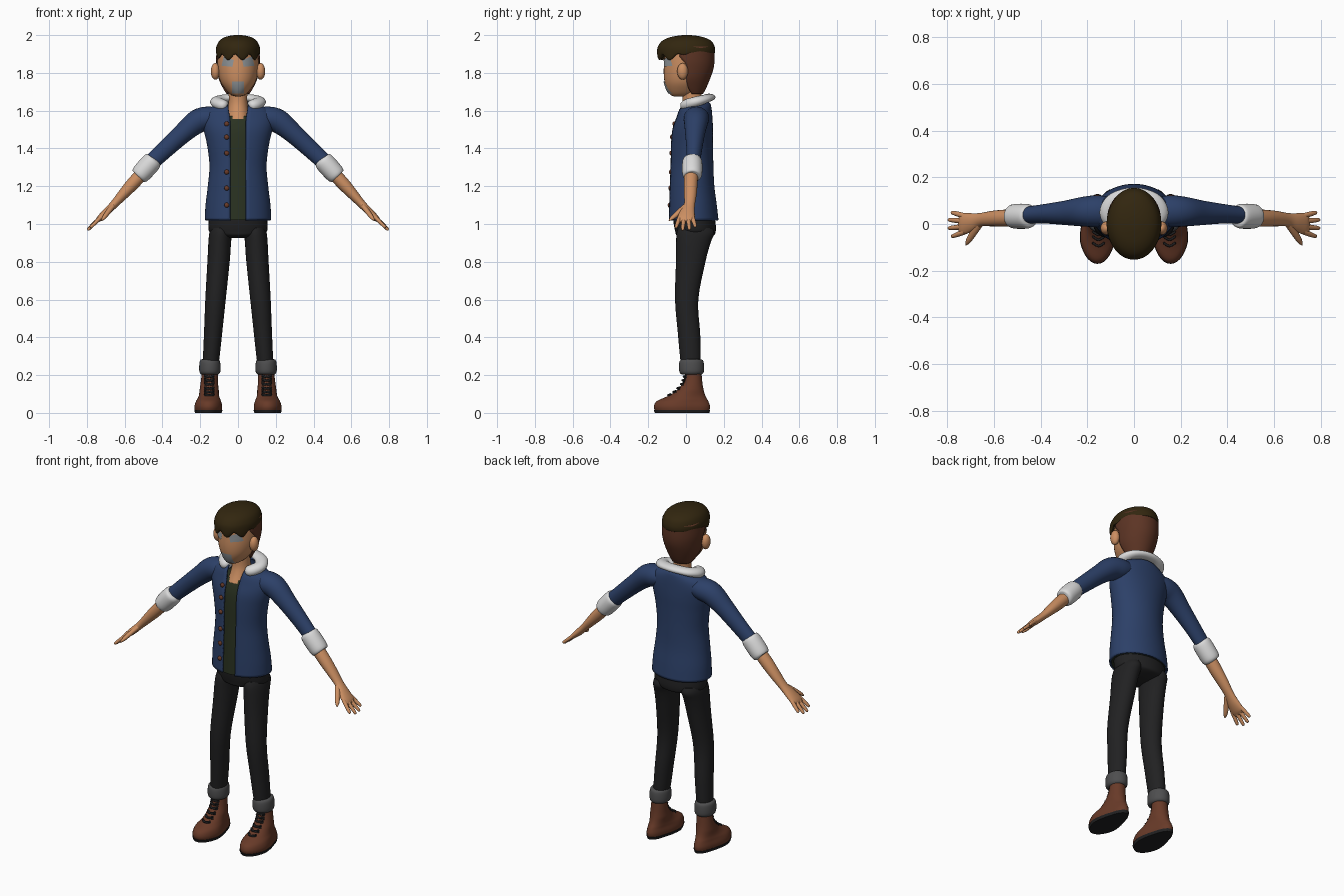
import bpy, bmesh, math
from mathutils import Vector


def material(name, r, g, b):
    m = bpy.data.materials.new(name)
    m.diffuse_color = [((c / 255 + 0.055) / 1.055) ** 2.4 for c in (r, g, b)] + [1]
    return m


BLUE = material("jacket blue", 44, 64, 104)
WHITE = material("fleece white", 218, 218, 218)
SKIN = material("skin", 204, 143, 98)
DARK = material("dark hair", 50, 38, 15)
BROWN = material("brown hair", 92, 52, 36)
LEATHER = material("leather", 104, 58, 40)
BLACK = material("trouser black", 33, 33, 34)
GREY = material("cuff grey", 78, 78, 79)
GREEN = material("shirt green", 42, 50, 33)
PLATE = material("face plate grey", 145, 150, 153)
Z = Vector((0, 0, 1))


def finish(bm, name, mat, mirror=False, recalc=True):
    if recalc:
        bmesh.ops.recalc_face_normals(bm, faces=bm.faces)
    me = bpy.data.meshes.new(name)
    bm.to_mesh(me)
    bm.free()
    me.materials.append(mat)
    for p in me.polygons:
        p.use_smooth = True
    me.set_sharp_from_angle(angle=math.radians(50))
    ob = bpy.data.objects.new(name, me)
    bpy.context.collection.objects.link(ob)
    if mirror:
        ob.modifiers.new("mirror", 'MIRROR')
    return ob


def smooth(pts, sub):
    """Catmull-Rom interpolation of rings (x, y, z, radius a, radius b)."""
    out = []
    for i in range(len(pts) - 1):
        a, b, c, d = (pts[max(i - 1, 0)], pts[i], pts[i + 1], pts[min(i + 2, len(pts) - 1)])
        for k in range(sub):
            t = k / sub
            out.append([0.5 * (2 * q + (r - p) * t + (2 * p - 5 * q + 4 * r - s) * t * t
                               + (3 * q - p - 3 * r + s) * t ** 3) for p, q, r, s in zip(a, b, c, d)])
    return out + [list(pts[-1])]


def loft(name, pts, mat, axis=None, ref=(0, 1, 0), gap=None, n=28, sub=4, mirror=False, tweak=None):
    """Elliptical rings along a path; gap(ring) leaves an opening at the front."""
    rings = smooth(pts, sub)
    bm = bmesh.new()
    rows = []
    for i, r in enumerate(rings):
        c = Vector(r[:3])
        t = axis or (Vector(rings[min(i + 1, len(rings) - 1)][:3]) - Vector(rings[max(i - 1, 0)][:3])).normalized()
        u = Vector(ref).cross(t).normalized()
        v = t.cross(u)
        g = gap(r) if gap else 0
        row = []
        for k in range(n + 1 if gap else n):
            a = g + (2 * math.pi - 2 * g) * k / n
            co = c + u * max(r[3], .001) * math.sin(a) - v * max(r[4], .001) * math.cos(a)
            row.append(bm.verts.new(tweak(co, a) if tweak else co))
        rows.append(row)
    for lo, hi in zip(rows, rows[1:]):
        for k in range(n):
            j = (k + 1) % len(lo)
            bm.faces.new((lo[k], lo[j], hi[j], hi[k]))
    if not gap:
        bm.faces.new(rows[0])
        bm.faces.new(rows[-1])
    ob = finish(bm, name, mat, mirror, not gap)
    if gap:
        s = ob.modifiers.new("thickness", 'SOLIDIFY')
        s.thickness, s.offset = 0.01, -1
    return ob


def column(name, rows, mat, cx=0, **kw):
    """Vertical loft from rows (z, front y, back y, half width[, centre x])."""
    pts = [((w[4] if len(w) > 4 else cx), (w[1] + w[2]) / 2, w[0], w[3], (w[2] - w[1]) / 2) for w in rows]
    return loft(name, pts, mat, axis=Z, **kw)


def ball(name, c, s, mat, mirror=False):
    bm = bmesh.new()
    bmesh.ops.create_uvsphere(bm, u_segments=16, v_segments=10, radius=1)
    for v in bm.verts:
        v.co = Vector([v.co[i] * s[i] + c[i] for i in range(3)])
    return finish(bm, name, mat, mirror)


# Jacket, open at the front, over a slightly smaller shirt
torso = [(1.02, -.095, .172, .176), (1.1, -.093, .163, .172), (1.2, -.09, .15, .16), (1.31, -.086, .145, .151),
         (1.42, -.083, .143, .164), (1.5, -.075, .143, .182), (1.56, -.055, .14, .19),
         (1.605, -.04, .136, .165), (1.635, -.022, .13, .105), (1.645, -.01, .12, .08)]
column("jacket_body", torso, BLUE, n=44,
       gap=lambda r: math.asin(min(.9, (.042 if r[2] < 1.55 else .042 + (r[2] - 1.55) * .15) / r[3])))
column("shirt", [(z, a + .01, b - .013, w - .013) for z, a, b, w in torso[:7]] + [(1.572, -.035, .12, .15)], GREEN)

# Buttons
for z in (1.10, 1.19, 1.275, 1.375, 1.46, 1.53):
    i = max(k for k in range(len(torso)) if torso[k][0] <= z)
    p, q = torso[i], torso[i + 1]
    t = (z - p[0]) / (q[0] - p[0])
    y0, y1, w = (p[k] + (q[k] - p[k]) * t for k in (1, 2, 3))
    y = (y0 + y1) / 2 - (y1 - y0) / 2 * math.sqrt(1 - (.06 / w) ** 2)
    ball("button", (-.06, y - .003, z), (.013, .009, .013), LEATHER)

# Sleeves, fleece cuffs and collar
loft("sleeve", [(.10, .055, 1.565, .05, .06), (.155, .055, 1.56, .062, .068), (.215, .053, 1.543, .063, .064),
                (.29, .048, 1.482, .053, .053), (.38, .044, 1.40, .047, .042), (.46, .038, 1.325, .043, .036)],
     BLUE, mirror=True)
loft("sleeve_cuff", [(.442, .033, 1.345, .03, .03), (.446, .033, 1.34, .046, .046), (.462, .033, 1.323, .053, .053),
                     (.508, .033, 1.272, .052, .053), (.525, .033, 1.253, .045, .046), (.529, .033, 1.249, .03, .03)],
     WHITE, mirror=True)
half = [(.057, -.008, 1.622, .012, .01), (.066, -.004, 1.625, .03, .026), (.09, .012, 1.632, .037, .031),
        (.112, .05, 1.646, .036, .028), (.09, .094, 1.66, .035, .023), (.045, .116, 1.668, .034, .02)]
loft("fleece_collar", half + [(0, .122, 1.67, .034, .02)] + [(-p[0],) + p[1:] for p in half[::-1]],
     WHITE, ref=(0, 0, 1), n=20)

# The collar's frame puts radius a sideways and b upward; forearm and hand follow
loft("forearm_and_palm", [(.50, .028, 1.275, .035, .037), (.56, .025, 1.21, .034, .036), (.61, .023, 1.155, .028, .033),
                          (.66, .018, 1.10, .021, .029), (.70, .007, 1.06, .02, .04), (.735, 0, 1.027, .015, .046),
                          (.75, 0, 1.012, .006, .034)], SKIN, mirror=True, n=20)
for y, tip in ((.034, (.783, .05, .985)), (.012, (.796, .018, .97)), (-.011, (.796, -.018, .967)),
               (-.033, (.782, -.054, .98))):
    a, b = Vector((.725, y, 1.037)), Vector(tip)
    loft("finger", [(*a, .011, .012), (*a.lerp(b, .5), .01, .011), (*a.lerp(b, .93), .008, .008), (*b, .002, .002)],
         SKIN, mirror=True, n=10, sub=3)
loft("thumb", [(.665, -.002, 1.092, .014, .018), (.69, -.04, 1.06, .013, .016), (.71, -.072, 1.033, .01, .012),
               (.721, -.09, 1.018, .002, .003)], SKIN, ref=(.7, .5, -.5), mirror=True, n=10)

# Neck and head
column("neck", [(1.555, -.055, .1, .062), (1.6, -.032, .09, .054), (1.65, -.018, .085, .049), (1.73, -.02, .08, .05)], SKIN)
skull = [(1.676, -.066, .02, .015), (1.684, -.082, .05, .038), (1.71, -.1, .082, .064), (1.75, -.113, .108, .091),
         (1.8, -.118, .13, .106), (1.86, -.116, .14, .111), (1.91, -.112, .14, .107), (1.95, -.09, .12, .088),
         (1.98, -.03, .06, .03)]
head = column("head", skull, SKIN, n=36)
ball("ear", (.12, -.018, 1.808), (.024, .029, .044), SKIN, True)

# Brown hair round the back and sides, dark hair cap with a spiky fringe
column("back_hair", [(1.688, -.02, .09, .06), (1.72, -.07, .107, .08), (1.77, -.11, .128, .103), (1.82, -.118, .145, .112),
                     (1.87, -.118, .151, .116), (1.94, -.11, .148, .112)], BROWN, n=32,
       gap=lambda r: 1.5 if r[2] < 1.84 else 1.5 - min(.35, (r[2] - 1.84) * 7))


def fringe(co, a):
    w = min(1, max(0, (1.935 - co.z) / .035)) * min(1, max(0, -co.y + .02) / .1)
    co.z -= w * (.006 + .038 * abs(math.sin(4.5 * a + .6)) ** 1.5)
    return co


column("top_hair", [(1.918, -.115, .125, .1), (1.905, -.14, .148, .112), (1.912, -.152, .154, .117),
                    (1.937, -.15, .152, .115), (1.968, -.128, .135, .1), (1.988, -.088, .095, .072),
                    (1.998, -.035, .045, .035), (2.0, -.005, .01, .006)], DARK, n=60, tweak=fringe)


# Eye and mouth plates, laid onto the face
def plate(name, corners, mirror=False):
    bm = bmesh.new()
    a, b, c, d = (Vector((x, -.2, z)) for x, z in corners)
    grid = [[bm.verts.new(a.lerp(b, i / 8).lerp(d.lerp(c, i / 8), j / 8)) for i in range(9)] for j in range(9)]
    for j in range(8):
        for i in range(8):
            bm.faces.new((grid[j][i], grid[j][i + 1], grid[j + 1][i + 1], grid[j + 1][i]))
    ob = finish(bm, name, PLATE, recalc=False)
    s = ob.modifiers.new("wrap", 'SHRINKWRAP')
    s.target, s.wrap_method, s.offset = head, 'PROJECT', .005
    s.use_project_y, s.use_positive_direction, s.use_negative_direction = True, True, False
    if mirror:
        ob.modifiers.new("mirror", 'MIRROR')


plate("eye", [(.03, 1.832), (.088, 1.838), (.075, 1.888), (.022, 1.868)], True)
plate("mouth", [(-.033, 1.692), (.033, 1.692), (.033, 1.755), (-.033, 1.755)])

# Trousers with turned-up cuffs
column("trouser_seat", [(.925, -.02, .09, .05), (.94, -.05, .145, .12), (.96, -.057, .157, .152), (1.0, -.065, .157, .157),
                        (1.06, -.07, .148, .153)], BLACK)
column("trouser_leg", [(.24, -.025, .075, .04, .145), (.3, -.032, .078, .044, .141), (.42, -.043, .075, .048, .132),
                       (.6, -.058, .065, .054, .119), (.8, -.053, .103, .059, .103), (.9, -.052, .13, .06, .097),
                       (.95, -.05, .15, .06, .092), (.98, -.04, .14, .055, .088)], BLACK, mirror=True)
column("trouser_cuff", [(.203, 0, .065, .035), (.205, -.025, .085, .047), (.222, -.036, .095, .056),
                        (.265, -.036, .094, .055), (.282, -.025, .085, .048), (.284, 0, .06, .035)],
       GREY, cx=.149, mirror=True)


# Boots, narrower at the heel, with soles and laces
def foot(co, a):
    k = min(1, max(0, (co.y + .07) / .12)) * min(1, max(0, (.12 - co.z) / .06))
    co.x = .157 + (co.x - .157) * (1 - .24 * k)
    return co


column("boot", [(.012, -.165, .124, .076, .157), (.035, -.17, .127, .078, .157), (.062, -.155, .118, .071, .156),
                (.085, -.105, .105, .06, .154), (.11, -.06, .096, .053, .153), (.15, -.022, .088, .047, .152),
                (.2, -.006, .083, .043, .15), (.24, -.005, .08, .042, .149)], LEATHER, tweak=foot, mirror=True, n=36)
column("boot_sole", [(0, -.165, .123, .075, .157), (.016, -.171, .129, .08, .157)], BLACK,
       tweak=foot, mirror=True, n=36, sub=1)
for y, z in ((-.092, .094), (-.065, .111), (-.044, .13), (-.024, .152), (-.016, .172), (-.01, .192)):
    for s in (1, -1):
        loft("boot_lace", [(.126, y + .012, z - .006 * s, .005, .005), (.152, y - .003, z, .005, .005),
                           (.178, y + .012, z + .006 * s, .005, .005)], BLACK, mirror=True, n=8, sub=3)
